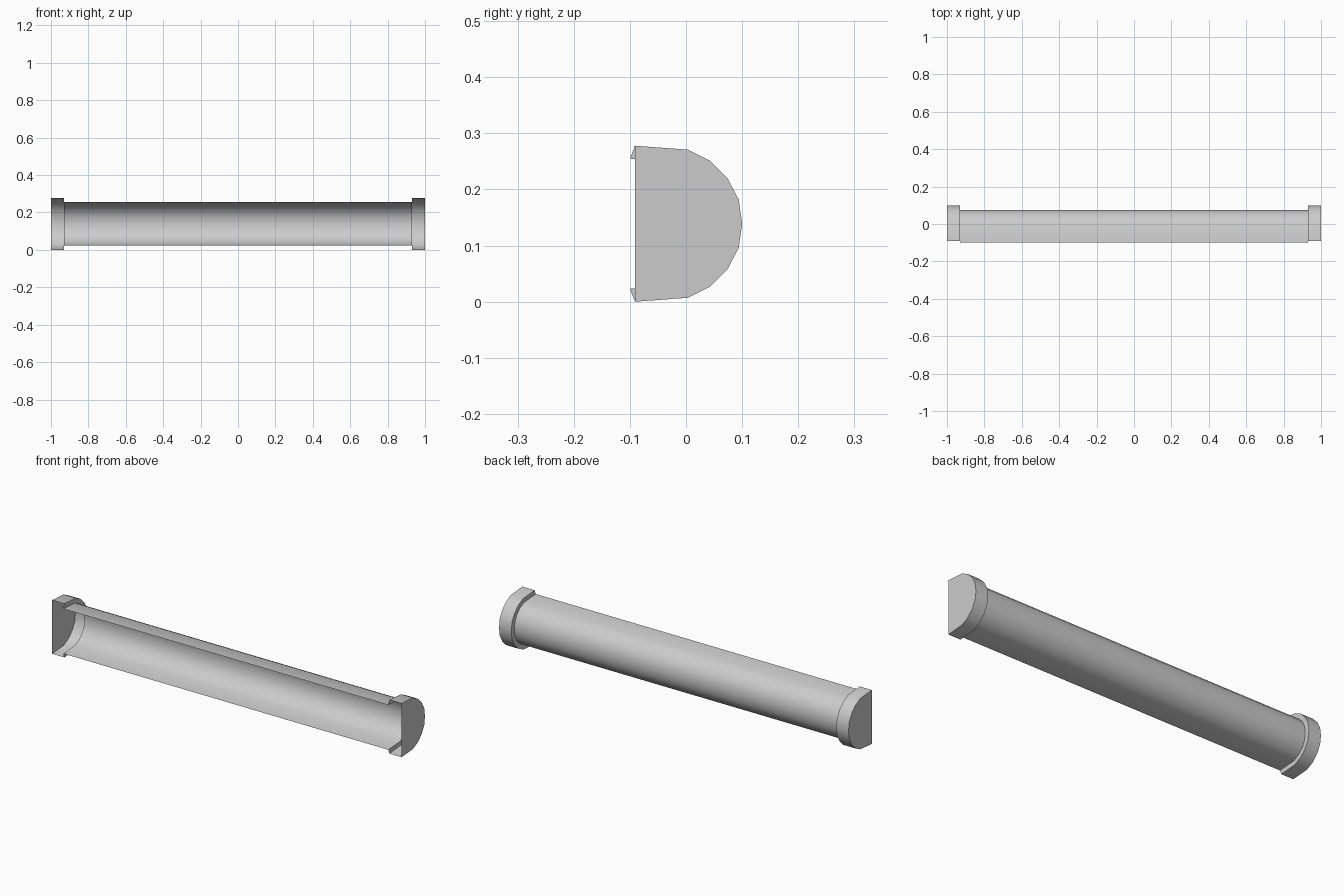
import bpy, bmesh

if "Cube" in bpy.data.objects:
    bpy.data.objects.remove(bpy.data.objects["Cube"])

MID = 0.139  # height of the horizontal symmetry plane

# Upper half of each open U profile: (y, height above the middle), lip to apex
CHANNEL = [(-0.1, 0.116), (-0.004, 0.109), (0.029, 0.092), (0.055, 0.067),
           (0.070, 0.036), (0.075, 0.0)]
CAP = [(-0.091, 0.139), (0.003, 0.132), (0.043, 0.112), (0.074, 0.081),
       (0.094, 0.043), (0.1, 0.0)]


def full(half):
    """Mirror a half profile below the middle plane."""
    return half + [(y, -z) for y, z in reversed(half[:-1])]


def ring(bm, x, half):
    return [bm.verts.new((x, y, MID + z)) for y, z in full(half)]


def skin(bm, rings):
    """Join successive open profiles with quads."""
    for a, b in zip(rings, rings[1:]):
        for i in range(len(a) - 1):
            bm.faces.new((a[i], a[i + 1], b[i + 1], b[i]))


def finish(bm, name, flip):
    if flip:
        bmesh.ops.reverse_faces(bm, faces=bm.faces[:])
    me = bpy.data.meshes.new(name)
    bm.to_mesh(me)
    bm.free()
    ob = bpy.data.objects.new(name, me)
    bpy.context.collection.objects.link(ob)
    bpy.ops.object.select_all(action='DESELECT')
    ob.select_set(True)
    bpy.context.view_layer.objects.active = ob
    bpy.ops.object.shade_smooth_by_angle(angle=0.6)


# Long half-round channel, a thin sheet open at the front
bm = bmesh.new()
skin(bm, [ring(bm, -0.93, CHANNEL), ring(bm, 0.93, CHANNEL)])
finish(bm, "channel", True)

# Hollow end caps: collar step, rim and closed end plate
for side, name in ((-1, "end_cap_left"), (1, "end_cap_right")):
    bm = bmesh.new()
    rings = [ring(bm, side * 0.93, CHANNEL), ring(bm, side * 0.93, CAP),
             ring(bm, side, CAP)]
    skin(bm, rings)
    bm.faces.new(rings[-1][::-1])
    finish(bm, name, side > 0)
